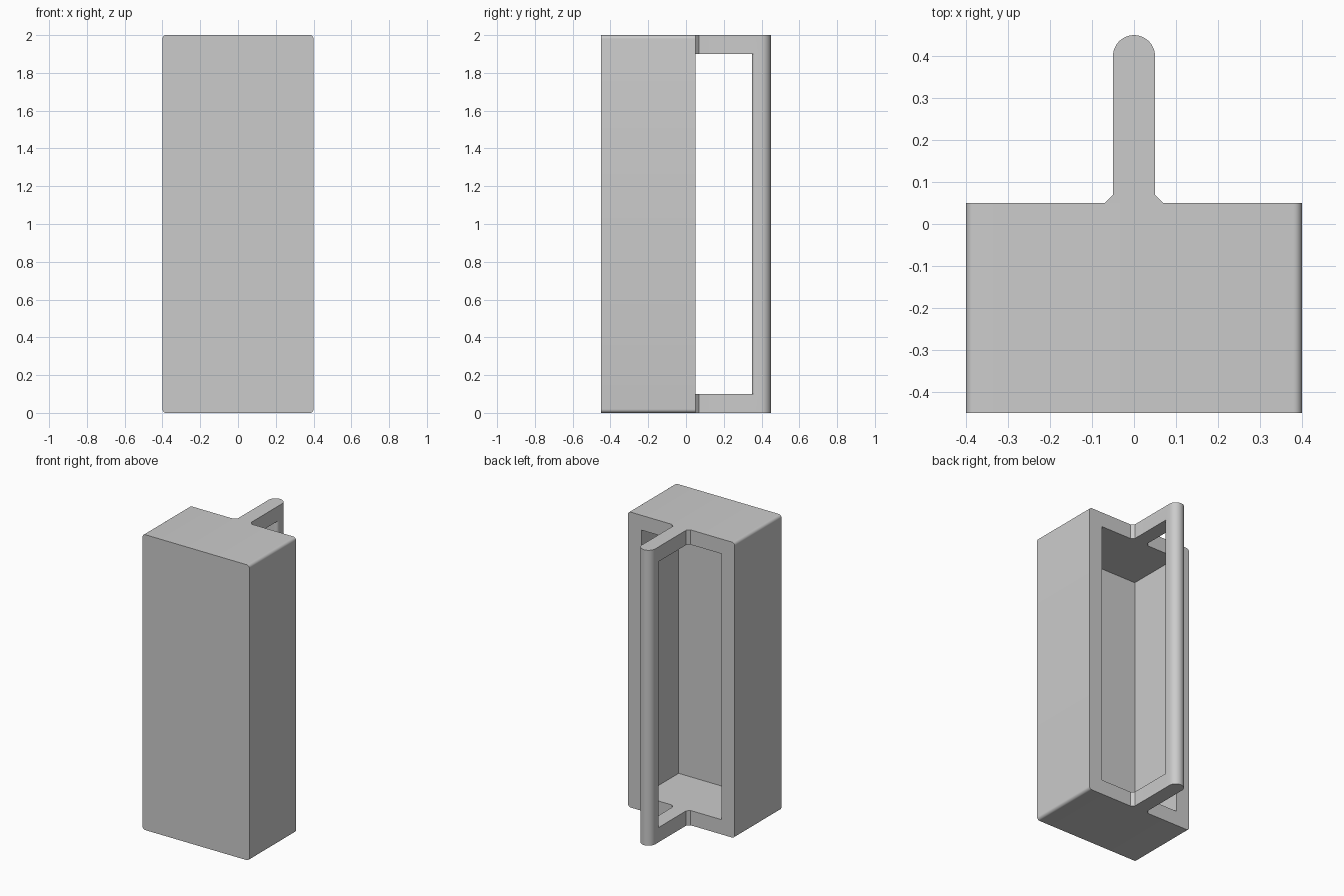
import bpy
import bmesh
from math import sin, cos, pi

old = bpy.data.objects.get("Cube")
if old:
    bpy.data.objects.remove(old, do_unlink=True)

# Single plain finish
grey = bpy.data.materials.new("plain_grey")
grey.use_nodes = True
colour = (0.6, 0.6, 0.6, 1)
grey.diffuse_color = colour
grey.node_tree.nodes["Principled BSDF"].inputs["Base Color"].default_value = colour


def finish(name, bm):
    mesh = bpy.data.meshes.new(name)
    bmesh.ops.recalc_face_normals(bm, faces=bm.faces)
    bm.to_mesh(mesh)
    bm.free()
    mesh.materials.append(grey)
    obj = bpy.data.objects.new(name, mesh)
    bpy.context.collection.objects.link(obj)
    return obj


def smooth(obj):
    bpy.ops.object.select_all(action="DESELECT")
    obj.select_set(True)
    bpy.context.view_layer.objects.active = obj
    bpy.ops.object.shade_smooth_by_angle(angle=pi / 6)


def box(x, y0, y1, z0, z1):
    bm = bmesh.new()
    bmesh.ops.create_cube(bm, size=1)
    for v in bm.verts:
        v.co = (x * 2 * v.co.x, y1 if v.co.y > 0 else y0, z1 if v.co.z > 0 else z0)
    return bm


def arc(cx, cy, r, start, end, steps):
    angles = [start + (end - start) * i / steps for i in range(steps + 1)]
    return [(cx + r * cos(a), cy + r * sin(a)) for a in angles]


# Housing: box with its four depth edges rounded
bm = box(0.4, -0.45, 0.05, 0, 2)
depth_edges = [e for e in bm.edges if abs(e.verts[0].co.y - e.verts[1].co.y) > 0.1]
bmesh.ops.bevel(bm, geom=depth_edges, offset=0.02, segments=6, profile=0.5, affect="EDGES")
housing = finish("housing", bm)

# Hollow the housing from the back
cutter = finish("cavity_cutter", box(0.3, -0.35, 0.2, 0.1, 1.9))
cutter.hide_render = True
cut = housing.modifiers.new("cavity", "BOOLEAN")
cut.operation = "DIFFERENCE"
cut.solver = "EXACT"
cut.object = cutter
bpy.context.view_layer.objects.active = housing
bpy.ops.object.modifier_apply(modifier=cut.name)
bpy.data.objects.remove(cutter, do_unlink=True)
smooth(housing)

# Handle outline pieces: chamfered foot, rounded outer tip, softened inner side
half, fillet, inner_y = 0.05, 0.02, 0.35
foot_right = [(half + fillet, 0.05), (half, 0.05 + fillet)]
foot_left = [(-x, y) for x, y in reversed(foot_right)]
tip = [(half, inner_y + fillet)] + arc(0, 0.4, half, 0, pi, 24) + [(-half, inner_y + fillet)]
inner = (arc(-half + fillet, inner_y + fillet, fillet, pi, 1.5 * pi, 6)
         + arc(half - fillet, inner_y + fillet, fillet, 1.5 * pi, 2 * pi, 6))

bm = bmesh.new()


def wall(points, z0, z1):
    for (xa, ya), (xb, yb) in zip(points, points[1:]):
        bm.faces.new([bm.verts.new(p) for p in
                      ((xa, ya, z0), (xb, yb, z0), (xb, yb, z1), (xa, ya, z1))])


def cap(points, z):
    bm.faces.new([bm.verts.new((x, y, z)) for x, y in points])


# Two arms joined by the upright grip
arm = foot_right + tip + foot_left
underside = foot_right + inner[::-1] + foot_left
for outer_z, inner_z in ((0, 0.1), (2, 1.9)):
    wall(arm, outer_z, inner_z)
    cap(arm, outer_z)
    cap(underside, inner_z)
    # Feet close against the housing
    wall([foot_left[-1], foot_right[0]], outer_z, inner_z)
wall(tip + inner[1:], 0.1, 1.9)
bmesh.ops.remove_doubles(bm, verts=bm.verts, dist=0.0001)
smooth(finish("handle", bm))
